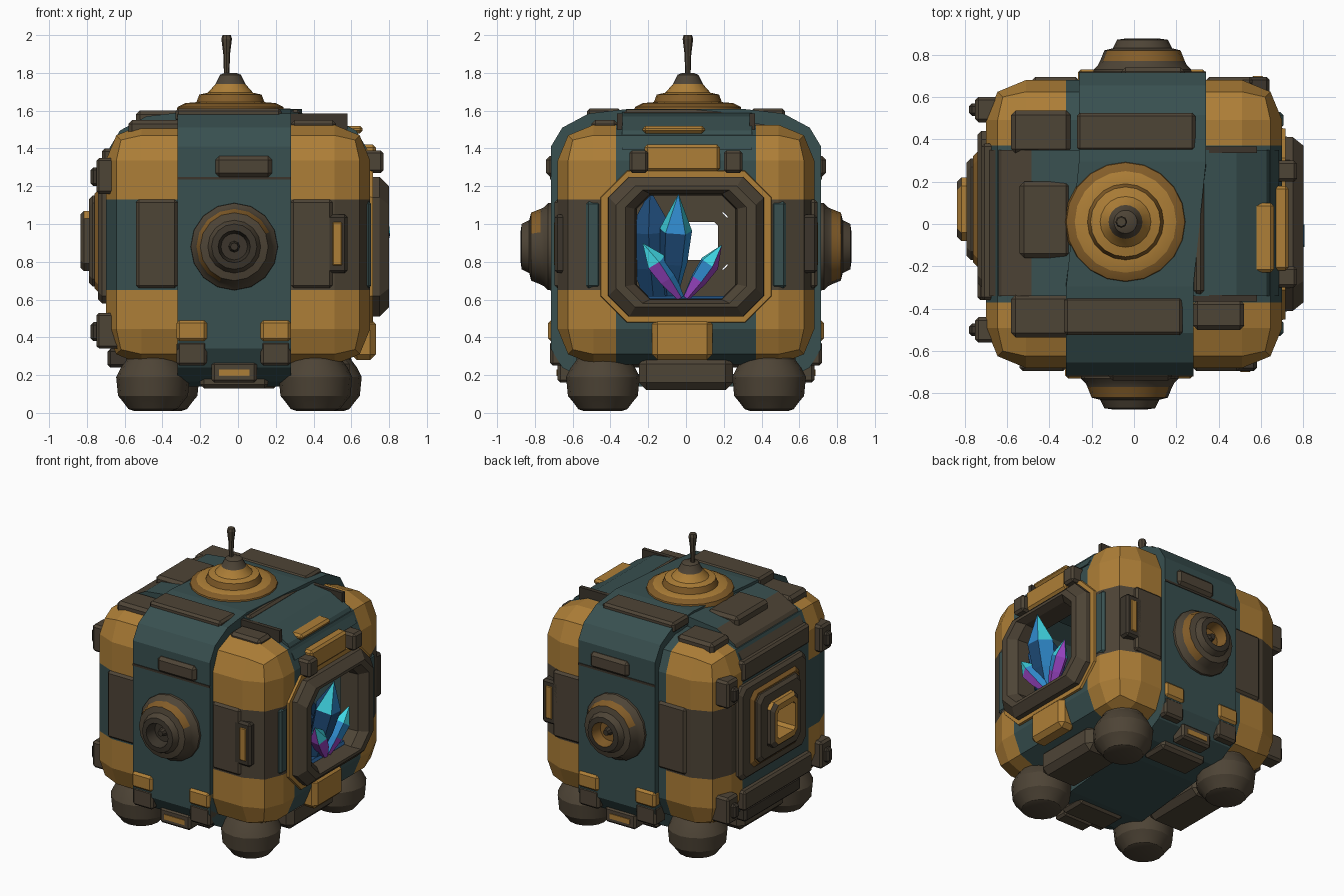
import bpy, bmesh, math
from mathutils import Vector

if "Cube" in bpy.data.objects:
    bpy.data.objects.remove(bpy.data.objects["Cube"])

# Materials
palette = {
    "ochre": (0.42, 0.21, 0.038), "dark_ochre": (0.23, 0.11, 0.022),
    "teal": (0.04, 0.08, 0.08), "brown": (0.076, 0.058, 0.037),
    "dark_brown": (0.045, 0.036, 0.025), "deep_blue": (0.014, 0.075, 0.2),
    "bright_blue": (0.03, 0.26, 0.62), "cyan": (0.05, 0.66, 0.76),
    "purple": (0.33, 0.06, 0.56),
}
names = list(palette)
mats = []
for label, rgb in palette.items():
    m = bpy.data.materials.new(label)
    m.use_nodes = True
    m.diffuse_color = (*rgb, 1)
    m.node_tree.nodes["Principled BSDF"].inputs["Base Color"].default_value = (*rgb, 1)
    mats.append(m)
MID = 0.88


def finish(name, bm, rule):
    """Turn a bmesh into an object, colouring each face by a rule or one colour."""
    bmesh.ops.recalc_face_normals(bm, faces=bm.faces)
    bm.normal_update()
    mesh = bpy.data.meshes.new(name)
    used = []
    for f in bm.faces:
        label = rule if isinstance(rule, str) else rule(f)
        if label not in used:
            used.append(label)
            mesh.materials.append(mats[names.index(label)])
        f.material_index = used.index(label)
    bm.to_mesh(mesh)
    bm.free()
    ob = bpy.data.objects.new(name, mesh)
    bpy.context.collection.objects.link(ob)
    return ob


def box(name, rule, xs, ys, zs, bevel=0.015):
    bm = bmesh.new()
    bmesh.ops.create_cube(bm, size=1)
    for v in bm.verts:
        v.co = [sum(r) / 2 + c * abs(r[1] - r[0]) for r, c in zip((xs, ys, zs), v.co)]
    if bevel:
        bmesh.ops.bevel(bm, geom=bm.edges[:], offset=bevel, segments=1, affect='EDGES')
    return finish(name, bm, rule)


def octagon(w, h, c):
    return [(w, c - h), (w, h - c), (w - c, h), (c - w, h),
            (-w, h - c), (-w, c - h), (c - w, -h), (w - c, -h)]


def hoop(w, h):
    """Softly crowned rectangle outline."""
    corner = [(w, h - 0.2), (w - 0.06, h - 0.1), (w - 0.2, h - 0.025), (w - 0.42, h)]
    upper = corner + [(-u, v) for u, v in reversed(corner)]
    return upper + [(-u, -v) for u, v in upper]


def circle(r, n=16):
    return [(r * math.cos(math.tau * i / n), r * math.sin(math.tau * i / n)) for i in range(n)]


def loft(name, rule, stages, centre, axis="z", sign=1, closed=False, skew=0):
    """Skin a row of loops; each stage is (position along axis, loop)."""
    bm = bmesh.new()
    rings = []
    for a, loop in stages:
        ring = []
        for u, v in loop:
            p = {"x": (sign * a, u, v), "y": (u, sign * a, v), "z": (u, v, a)}[axis]
            ring.append(bm.verts.new(Vector(p) + Vector(centre)))
            if ring[-1].co.y > 0:
                ring[-1].co.x += skew
        rings.append(ring)
    pairs = list(zip(rings, rings[1:]))
    if closed:
        pairs.append((rings[-1], rings[0]))
    else:
        bm.faces.new(rings[0])
        bm.faces.new(rings[-1])
    for a, b in pairs:
        for i in range(len(a)):
            j = (i + 1) % len(a)
            bm.faces.new((a[i], a[j], b[j], b[i]))
    return finish(name, bm, rule)


# Rounded hull with ochre corners and two side openings
bm = bmesh.new()
bmesh.ops.create_cube(bm, size=1)
for v in bm.verts:
    v.co = (v.co.x * 1.4, v.co.y * 1.36, v.co.z * 1.27 + 0.89)
bmesh.ops.bevel(bm, geom=bm.edges[:], offset=0.19, segments=2, profile=0.5, affect='EDGES')
for axis, cuts in enumerate(((-0.32, 0.28), (-0.37, -0.27, 0.27, 0.37), (0.6, 0.65, 1.13, 1.17))):
    for c in cuts:
        co, no = Vector(), Vector()
        co[axis], no[axis] = c, 1
        bmesh.ops.bisect_plane(bm, geom=bm.verts[:] + bm.edges[:] + bm.faces[:],
                               plane_co=co, plane_no=no)
window = [f for f in bm.faces if abs(f.calc_center_median().x) > 0.68
          and abs(f.calc_center_median().y) < 0.27
          and 0.6 < f.calc_center_median().z < 1.17]
bmesh.ops.delete(bm, geom=window, context='FACES')


def hull_colour(f):
    c = f.calc_center_median()
    x, y, z = abs(c.x + 0.02) > 0.3, abs(c.y) > 0.37, abs(c.z - 0.89) > 0.24
    if x and y and z:
        return "ochre"
    if x and y:
        return "teal" if c.x < 0 and c.y < 0 else "brown"
    return "teal"


finish("hull", bm, hull_colour)

# Wide band wrapping front, top, back and underside, and the crossing roof slab
outer, inner = hoop(0.715, 0.735), hoop(0.66, 0.67)
loft("centre_band", "teal", [(-0.32, outer), (0.28, outer), (0.28, inner), (-0.32, inner)],
     (0, 0, 0.875), "x", closed=True, skew=0.06)
crown = [p for p in hoop(0.685, 0.715) if p[1] > 0]
loft("roof_slab", lambda f: "brown" if f.calc_center_median().x < -0.52 else "teal",
     [(-0.34, crown), (0.35, crown)], (0, 0, MID), "y")

# Large window frame on the left side
loft("window_trim", "ochre",
     [(0.66, octagon(0.46, 0.41, 0.14)), (0.715, octagon(0.45, 0.4, 0.14)),
      (0.715, octagon(0.4, 0.36, 0.12)), (0.66, octagon(0.4, 0.36, 0.12))],
     (0, 0, MID), "x", closed=True)
loft("window_frame", "brown",
     [(0.62, octagon(0.42, 0.37, 0.11)), (0.75, octagon(0.41, 0.37, 0.11)),
      (0.8, octagon(0.37, 0.32, 0.1)), (0.8, octagon(0.32, 0.3, 0.09)),
      (0.75, octagon(0.27, 0.28, 0.08)), (0.62, octagon(0.26, 0.27, 0.07))],
     (0, 0, MID), "x", closed=True)


# Smaller stepped window on the right side
def rim_colour(f):
    c = f.calc_center_median()
    hole = max(abs(c.y - 0.07), abs(c.z - 0.91)) < 0.11
    return "ochre" if hole or f.normal.z > 0.5 or f.normal.x < -0.9 else "brown"


for label, colour, depth, w, h, hole in (
        ("hatch_base", "brown", 0.74, 0.37, 0.33, 0.2),
        ("hatch_trim", "dark_ochre", 0.76, 0.27, 0.27, 0.2),
        ("hatch_frame", "brown", 0.79, 0.24, 0.24, 0.15),
        ("hatch_rim", rim_colour, 0.835, 0.15, 0.16, 0.1)):
    big, small = octagon(w, h, 0.04), octagon(hole, hole, 0.02)
    loft(label, colour, [(0.64, big), (depth - 0.02, big), (depth, octagon(w - 0.02, h - 0.02, 0.04)),
                         (depth, small), (0.64, small)], (0, 0.07, 0.91), "x", -1, True)
for y in (-0.5, 0.54):
    for z in (0.43, 1.25):
        box("hatch_bracket", "brown", (-0.75, -0.6), (y - 0.06, y + 0.06), (z - 0.09, z + 0.1))
        box("hatch_bolt", "dark_brown", (-0.78, -0.7), (y - 0.03, y + 0.03), (z - 0.05, z + 0.05))
box("hatch_ledge", "brown", (-0.74, -0.6), (-0.36, 0.4), (0.36, 0.5))
box("hatch_lower_ledge", "dark_brown", (-0.69, -0.55), (-0.3, 0.32), (0.24, 0.34))
box("hatch_header", "brown", (-0.72, -0.6), (-0.36, 0.38), (1.26, 1.4))

# Plates above, below and beside the large window
box("window_header", "ochre", (0.64, 0.73), (-0.22, 0.18), (1.28, 1.42))
box("roof_edge_strip", "ochre", (0.55, 0.66), (-0.23, 0.1), (1.48, 1.52))
box("window_sill", "ochre", (0.6, 0.73), (-0.18, 0.14), (0.28, 0.5), 0.03)
for s in (-1, 1):
    box("window_clamp", "brown", (0.64, 0.77), (s * 0.25 - 0.05, s * 0.25 + 0.05), (1.27, 1.39))
    box("window_side_plate", "teal", (0.66, 0.705), (s * 0.49 - 0.04, s * 0.49 + 0.04), (0.66, 1.12))

# Stepped round ports and matching trim on the front and back faces
ports = []
for s, side, dx in ((-1, "front", 0), (1, "back", 0.06)):
    profile = [(0.66, 0.235), (0.73, 0.23), (0.75, 0.21), (0.77, 0.2), (0.82, 0.18), (0.83, 0.14),
               (0.87, 0.12), (0.875, 0.085), (0.8, 0.07)]
    px = dx - 0.02

    def port_colour(f):
        c = f.calc_center_median()
        r = math.hypot(c.x - px, c.z - MID)
        if 0.183 < r < 0.195 and -s * (c.x - px) < c.z - MID + 0.06:
            return "dark_ochre"
        if r < 0.08 and s > 0:
            return "dark_ochre"
        return "dark_brown" if r < 0.12 else "brown"
    ports.append(loft(side + "_port", port_colour, [(h, circle(r)) for h, r in profile],
                      (px, 0, MID), "y", s))
    loft(side + "_port_knob", "dark_brown", [(0.78, circle(0.035, 8)), (0.84, circle(0.02, 8))],
         (px, 0, MID), "y", s)

    def trim(name, colour, xs, depths, zs, bevel=0.015):
        box(side + name, colour, [x + dx for x in xs], sorted(s * d for d in depths), zs, bevel)
    trim("_upper_handle", "brown", (-0.12, 0.18), (0.66, 0.74), (1.25, 1.36), 0.02)
    trim("_seam", "dark_brown", (-0.32, 0.28), (0.7, 0.72), (1.235, 1.25), 0)
    trim("_left_panel", "brown", (0.28, 0.5), (0.65, 0.695), (0.66, 1.13))
    trim("_right_panel", "brown", (-0.54, -0.32), (0.65, 0.695), (0.66, 1.13))
    trim("_slot_frame", "dark_brown", (0.45, 0.58), (0.6, 0.695), (0.74, 1.05))
    trim("_slot", "ochre", (0.49, 0.56), (0.64, 0.7), (0.77, 1.02))
    for x in (-0.245, 0.2):
        trim("_corner_tab", "ochre", (x - 0.08, x + 0.08), (0.66, 0.73), (0.38, 0.49))
        trim("_lower_tab", "brown", (x - 0.08, x + 0.08), (0.6, 0.72), (0.25, 0.38))
    trim("_lower_block", "brown", (-0.14, 0.1), (0.57, 0.68), (0.16, 0.27))
    trim("_lower_slot", "ochre", (-0.1, 0.06), (0.6, 0.685), (0.195, 0.23), 0)

# Roof plates
for s in (-1, 1):
    y = s * 0.435
    dx = 0.03 * s
    box("roof_cross_plate", "brown", (-0.3 + dx, 0.26 + dx), (y - 0.09, y + 0.09), (1.54, 1.612))
    box("roof_corner_plate", "brown", (-0.58, -0.3), (y - 0.1, y + 0.1), (1.46, 1.55), 0.02)
    box("roof_rail", "dark_brown", (0.28, 0.58), (s * 0.35 - 0.015, s * 0.35 + 0.015), (1.5, 1.585), 0)
box("roof_left_plate", "brown", (0.28, 0.52), (-0.5, -0.36), (1.46, 1.55), 0.02)
box("roof_right_plate", "brown", (-0.54, -0.3), (-0.16, 0.2), (1.52, 1.6), 0.02)
box("roof_left_seam", "brown", (0.28, 0.33), (-0.33, 0.35), (1.55, 1.605))


# Stepped roof dome and aerial
def dome_colour(f):
    c = f.calc_center_median()
    if c.z > 1.73:
        return "brown"
    return "dark_ochre" if abs(f.normal.z) < 0.5 or c.z < 1.63 else "ochre"


dome = loft("roof_dome", dome_colour, [(z, circle(r, 20)) for z, r in (
    (1.58, 0.29), (1.62, 0.28), (1.64, 0.24), (1.645, 0.18), (1.685, 0.165), (1.695, 0.12),
    (1.74, 0.08), (1.79, 0.055), (1.8, 0.03))], (-0.04, 0.01, 0))
loft("aerial", "brown", [(1.78, circle(0.014, 8)), (1.9, circle(0.018, 8)),
                         (1.98, circle(0.028, 8)), (2.0, circle(0.022, 8))], (-0.06, 0.01, 0))

# Four round feet and the underside blocks
feet = []
for s, dx in ((-1, 0), (1, 0.05)):
    for x in (-0.45 + dx, 0.41 + dx):
        feet.append(loft("foot", "brown", [(z, circle(r)) for z, r in (
            (0.01, 0.1), (0.02, 0.13), (0.06, 0.16), (0.09, 0.185), (0.19, 0.195),
            (0.24, 0.17), (0.28, 0.14), (0.4, 0.13))], (x, s * 0.44, 0)))
    box("underside_plate", "brown", (-0.2 + dx, 0.16 + dx), (s * 0.44 - 0.1, s * 0.44 + 0.1),
        (0.13, 0.2), 0.02)
    x = s * 0.45 - 0.01
    box("underside_block", "brown", (x - 0.15, x + 0.15), (-0.25, 0.25), (0.12, 0.3), 0.04)


# Crystal cluster in the large window
def crystal(name, base, tip, radius, rule):
    base, tip = Vector(base), Vector(tip)
    turn = (tip - base).to_track_quat('Z', 'Y')
    bm = bmesh.new()
    rings = [[bm.verts.new(base.lerp(tip, t) + turn @ Vector((u * k, v * k, 0)))
              for u, v in circle(radius, 5)] for t, k in ((0, 0.35), (0.35, 0.85), (0.65, 1))]
    top = bm.verts.new(tip)
    bm.faces.new(rings[0])
    for i in range(5):
        j = (i + 1) % 5
        for a, b in zip(rings, rings[1:]):
            bm.faces.new((a[i], a[j], b[j], b[i]))
        bm.faces.new((rings[2][i], rings[2][j], top))
    return finish(name, bm, rule)


def shard_colour(f):
    if f.normal.z < -0.15:
        return "purple"
    return "cyan" if f.calc_center_median().z > 0.81 else "bright_blue"


def main_colour(f):
    z = f.calc_center_median().z
    if z > 0.93 and f.normal.x > 0:
        return "cyan" if f.normal.y > 0.1 or f.normal.z > 0.3 else "bright_blue"
    return "bright_blue" if f.normal.y > 0.1 else "deep_blue"


crystal("main_crystal", (0.65, -0.08, 0.6), (0.78, -0.04, 1.16), 0.09, main_colour)
crystal("rear_crystal", (0.56, -0.16, 0.55), (0.62, -0.19, 1.18), 0.13, "deep_blue")
crystal("front_shard", (0.7, -0.03, 0.61), (0.76, -0.23, 0.9), 0.06, shard_colour)
crystal("back_shard", (0.7, 0, 0.61), (0.74, 0.19, 0.89), 0.055, shard_colour)
box("crystal_tray", "deep_blue", (0.4, 0.7), (-0.26, 0.24), (0.58, 0.62))

# Soften the round parts
bpy.ops.object.select_all(action='DESELECT')
for ob in feet + ports + [dome]:
    ob.select_set(True)
bpy.context.view_layer.objects.active = dome
bpy.ops.object.shade_smooth_by_angle(angle=math.radians(30))
